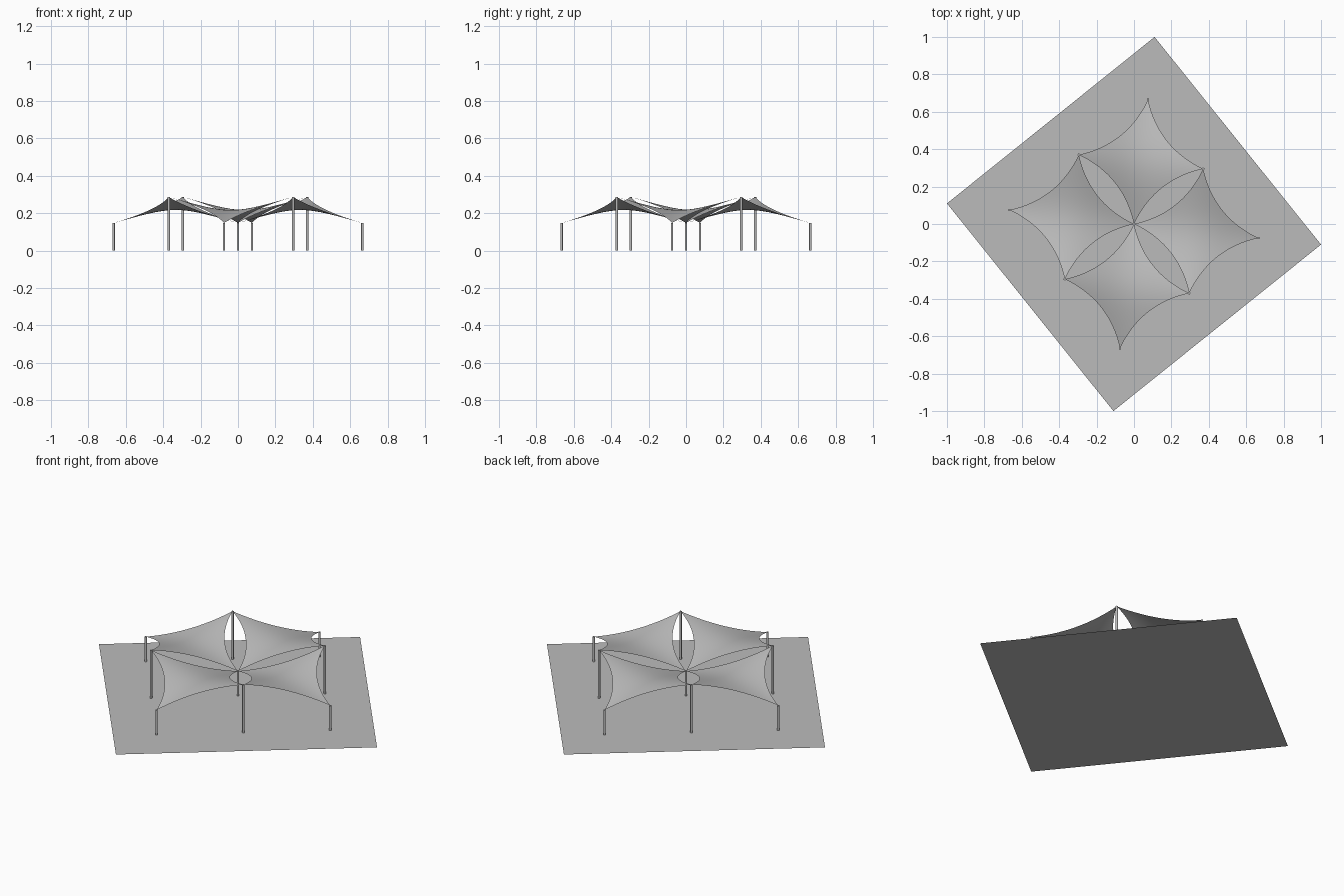
import bpy, bmesh
from mathutils import Vector, Matrix
from math import pi

cube = bpy.data.objects.get("Cube")
if cube:
    bpy.data.objects.remove(cube)

grey = bpy.data.materials.new("light grey")
grey.use_nodes = True
colour = (0.5, 0.5, 0.5, 1)
grey.diffuse_color = colour
grey.node_tree.nodes["Principled BSDF"].inputs["Base Color"].default_value = colour

LOW, HIGH, SAG, STEPS, POST_R = 0.148, 0.287, 0.058, 20, 0.0065
side_u = Vector((0.37, 0.295, 0))
side_v = Vector((-0.295, 0.37, 0))


def add_object(name, bm):
    mesh = bpy.data.meshes.new(name)
    bm.to_mesh(mesh)
    bm.free()
    mesh.materials.append(grey)
    obj = bpy.data.objects.new(name, mesh)
    bpy.context.collection.objects.link(obj)
    return obj


def sail_point(u, v):
    """Saddle over a square, with all four edges bowed inwards."""
    p = side_u * u + side_v * v
    p += side_v.normalized() * SAG * 4 * u * (1 - u) * (1 - 2 * v)
    p += side_u.normalized() * SAG * 4 * v * (1 - v) * (1 - 2 * u)
    p.z = LOW + (HIGH - LOW) * (u + v - 2 * u * v)
    return p


def add_sail(name, turn):
    bm = bmesh.new()
    n = STEPS + 1
    grid = [[bm.verts.new(turn @ sail_point(i / STEPS, j / STEPS))
             for j in range(n)] for i in range(n)]
    for i in range(STEPS):
        for j in range(STEPS):
            bm.faces.new((grid[i][j], grid[i + 1][j],
                          grid[i + 1][j + 1], grid[i][j + 1]))
    obj = add_object(name, bm)
    obj.data.shade_smooth()


def add_post(name, place, height):
    bm = bmesh.new()
    bmesh.ops.create_cone(bm, cap_ends=True, segments=16, radius1=POST_R,
                          radius2=POST_R, depth=height)
    bmesh.ops.translate(bm, verts=bm.verts,
                        vec=(place.x, place.y, height / 2))
    obj = add_object(name, bm)
    for face in obj.data.polygons:
        face.use_smooth = abs(face.normal.z) < 0.5
    for edge in obj.data.edges:
        a, b = (obj.data.vertices[k].co.z for k in edge.vertices)
        edge.use_edge_sharp = abs(a - b) < 0.001


# Ground sheet
turns = [Matrix.Rotation(k * pi / 2, 3, 'Z') for k in range(4)]
bm = bmesh.new()
bm.faces.new([bm.verts.new(t @ Vector((1, -0.11, 0))) for t in turns])
add_object("ground_sheet", bm)

# Sails with tall posts at the peaks and short posts at the low corners
add_post("centre_post", Vector((0, 0, 0)), LOW)
for k, turn in enumerate(turns, 1):
    add_sail(f"sail_{k}", turn)
    add_post(f"tall_post_{k}", turn @ side_u, HIGH)
    add_post(f"short_post_{k}", turn @ (side_u + side_v), LOW)
